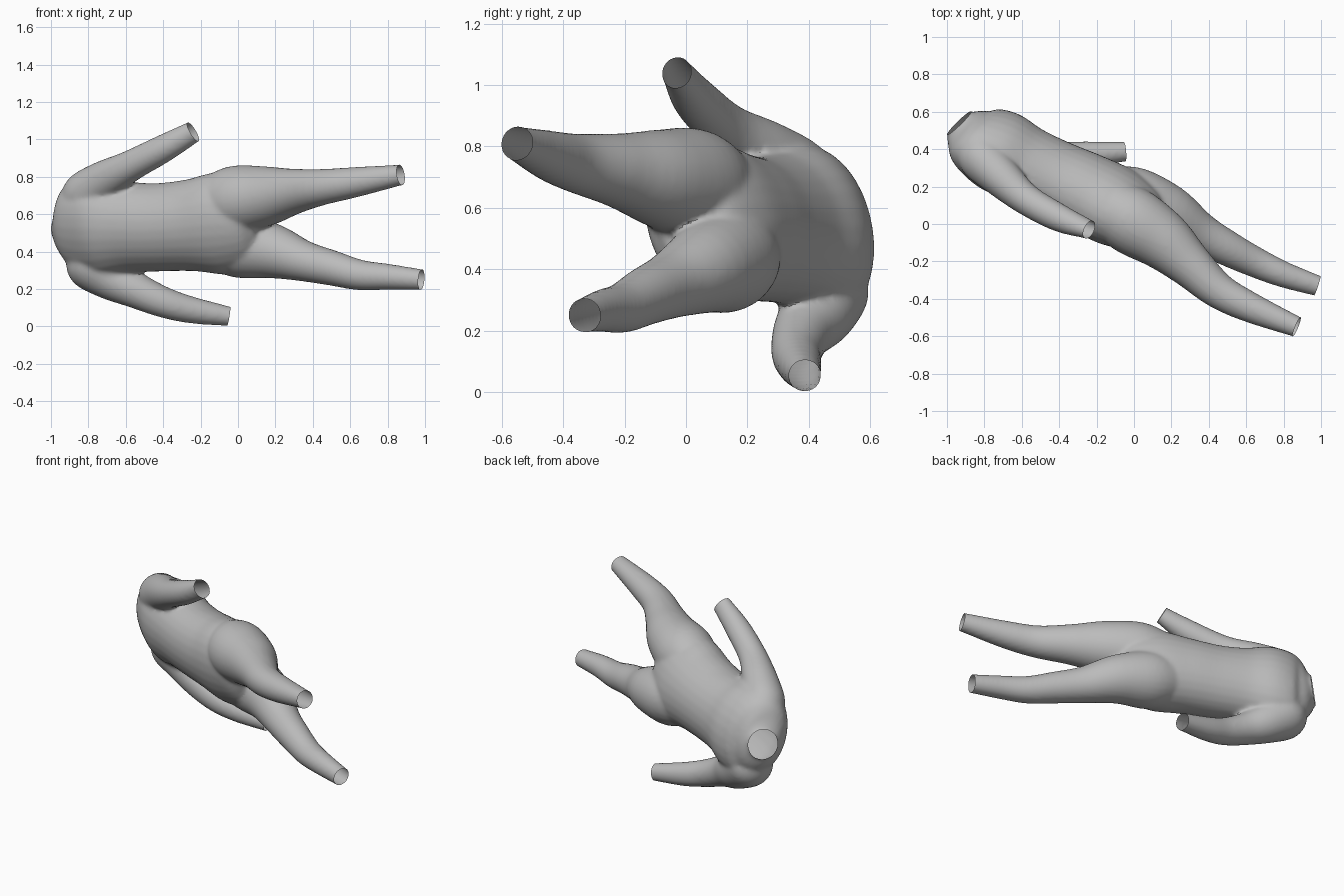
import bpy, bmesh, math
from mathutils import Vector

cube = bpy.data.objects.get("Cube")
if cube:
    bpy.data.objects.remove(cube, do_unlink=True)

mat = bpy.data.materials.new("plain grey")
mat.use_nodes = True
grey = (0.5, 0.5, 0.5, 1)
mat.diffuse_color = grey
mat.node_tree.nodes["Principled BSDF"].inputs["Base Color"].default_value = grey

SIDE = Vector((0, -0.36, 0.93))  # direction across the shoulders and hips
SIDES, STEPS = 28, 5
SPARE = 0.04  # extra length that is trimmed off to open each end


def spline(stations):
    """Smooth path through stations of centre and two radii."""
    pts = [Vector(s if len(s) == 5 else (*s, s[3])) for s in stations]
    out = []
    for i in range(len(pts) - 1):
        p1, p2 = pts[i], pts[i + 1]
        p0 = pts[i - 1] if i else p1 * 2 - p2
        p3 = pts[i + 2] if i + 2 < len(pts) else p2 * 2 - p1
        for k in range(STEPS):
            t = k / STEPS
            out.append((p1 * 2 + (p2 - p0) * t + (p0 * 2 - p1 * 5 + p2 * 4 - p3) * t * t
                        + (p1 * 3 - p0 - p2 * 3 + p3) * t ** 3) * 0.5)
    return out + [pts[-1]]


def loft(bm, stations):
    """Closed tube of elliptical rings; returns where and which way its end opens."""
    path = spline(stations)
    end = Vector(path[-1][:3])
    out = (end - Vector(path[-3][:3])).normalized()
    path.append(Vector((*(end + out * SPARE), *path[-1][3:])))
    rings = []
    for i, p in enumerate(path):
        along = Vector(path[min(i + 1, len(path) - 1)][:3]) - Vector(path[max(i - 1, 0)][:3])
        along.normalize()
        across = (SIDE - along * SIDE.dot(along)).normalized()
        deep = along.cross(across)
        angles = [math.tau * k / SIDES for k in range(SIDES)]
        rings.append([bm.verts.new(Vector(p[:3]) + across * p[3] * math.cos(a)
                                   + deep * p[4] * math.sin(a)) for a in angles])
    for r, s in zip(rings, rings[1:]):
        for k in range(SIDES):
            n = (k + 1) % SIDES
            bm.faces.new((r[k], r[n], s[n], s[k]))
    bm.faces.new(rings[0][::-1])
    bm.faces.new(rings[-1])
    return end, out


# Each station: centre x, y, z, half width, half depth (if different).
# The last station of each part is its open end.
torso = [(0.12, -0.01, 0.55, 0.12, 0.09), (0.06, 0.02, 0.55, 0.23, 0.16),
         (-0.08, 0.085, 0.55, 0.28, 0.205), (-0.25, 0.165, 0.54, 0.25, 0.21),
         (-0.42, 0.24, 0.53, 0.24, 0.205), (-0.58, 0.315, 0.53, 0.25, 0.205),
         (-0.72, 0.39, 0.53, 0.285, 0.215), (-0.84, 0.455, 0.525, 0.27, 0.178),
         (-0.9, 0.505, 0.525, 0.19, 0.13), (-0.935, 0.54, 0.53, 0.085)]
upper_arm = [(-0.91, 0.455, 0.62, 0.03), (-0.89, 0.43, 0.645, 0.08),
             (-0.82, 0.36, 0.7, 0.125), (-0.72, 0.26, 0.775, 0.11),
             (-0.58, 0.135, 0.855, 0.085), (-0.4, 0.033, 0.95, 0.075),
             (-0.24, -0.03, 1.04, 0.06, 0.05)]
lower_arm = [(-0.88, 0.475, 0.44, 0.04), (-0.845, 0.47, 0.4, 0.1),
             (-0.785, 0.455, 0.34, 0.143), (-0.68, 0.43, 0.265, 0.125),
             (-0.55, 0.38, 0.195, 0.098), (-0.4, 0.36, 0.13, 0.083),
             (-0.25, 0.37, 0.088, 0.072), (-0.05, 0.387, 0.054, 0.053)]
upper_leg = [(-0.26, 0.18, 0.63, 0.06), (-0.2, 0.14, 0.64, 0.12),
             (-0.03, 0.03, 0.675, 0.18), (0.15, -0.085, 0.697, 0.16),
             (0.3, -0.22, 0.722, 0.122), (0.45, -0.355, 0.745, 0.097),
             (0.62, -0.445, 0.77, 0.082), (0.87, -0.55, 0.81, 0.056)]
lower_leg = [(-0.25, 0.21, 0.47, 0.06), (-0.18, 0.19, 0.46, 0.12),
             (-0.01, 0.135, 0.435, 0.172), (0.18, 0.065, 0.403, 0.148),
             (0.35, -0.045, 0.35, 0.11), (0.5, -0.13, 0.313, 0.095),
             (0.65, -0.205, 0.275, 0.082), (0.8, -0.27, 0.265, 0.07),
             (0.98, -0.33, 0.25, 0.056)]

bm = bmesh.new()
openings = [loft(bm, part) for part in (torso, upper_arm, lower_arm, upper_leg, lower_leg)]
bmesh.ops.recalc_face_normals(bm, faces=bm.faces)
mesh = bpy.data.meshes.new("body")
bm.to_mesh(mesh)
bm.free()
mesh.materials.append(mat)
body = bpy.data.objects.new("body", mesh)
bpy.context.collection.objects.link(body)

# Fuse the limbs into the trunk and soften the joins
remesh = body.modifiers.new("fuse", 'REMESH')
remesh.mode = 'VOXEL'
remesh.voxel_size = 0.012
soften = body.modifiers.new("soften", 'SMOOTH')
soften.factor = 0.5
soften.iterations = 10
bpy.context.view_layer.objects.active = body
body.select_set(True)
for name in ("fuse", "soften"):
    bpy.ops.object.modifier_apply(modifier=name)

# Trim the neck and limb ends to clean open rims
bm = bmesh.new()
bm.from_mesh(body.data)
for end, out in openings:
    verts = {v for v in bm.verts if (v.co - end).length < 0.14}
    edges = [e for e in bm.edges if verts.issuperset(e.verts)]
    faces = [f for f in bm.faces if verts.issuperset(f.verts)]
    bmesh.ops.bisect_plane(bm, geom=list(verts) + edges + faces, plane_co=end,
                           plane_no=out, clear_outer=True)
bm.to_mesh(body.data)
bm.free()
bpy.ops.object.shade_smooth_by_angle(angle=math.radians(35))
